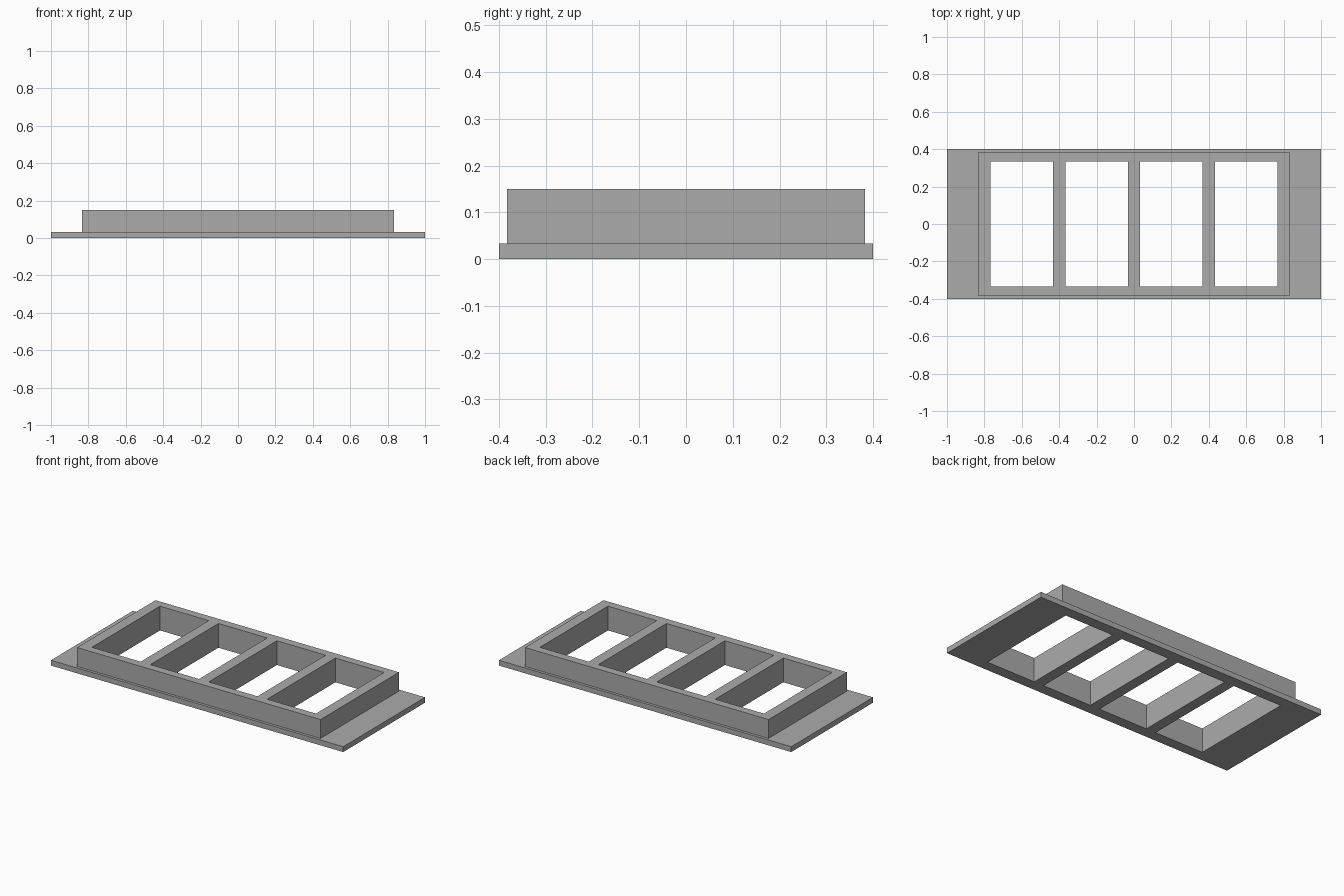
import bpy
import bmesh

cube = bpy.data.objects.get("Cube")
if cube:
    bpy.data.objects.remove(cube, do_unlink=True)

# Overall sizes
LENGTH, WIDTH = 1.0, 0.4            # half sizes of the base flange
RIM_X, RIM_Y = 0.833, 0.383         # half sizes of the raised rim
HOLE_X, HOLE_Y = 0.167, 0.333       # half sizes of each opening
FLANGE_TOP, RIM_TOP = 0.033, 0.15
CENTRES = [-0.6, -0.2, 0.2, 0.6]

# Plain grey material
grey = bpy.data.materials.new("plain_grey")
grey.use_nodes = True
colour = (0.41, 0.41, 0.41, 1)
grey.diffuse_color = colour
grey.node_tree.nodes["Principled BSDF"].inputs["Base Color"].default_value = colour

# Grid lines where the height changes
xs = sorted([-LENGTH, -RIM_X, RIM_X, LENGTH]
            + [c + s * HOLE_X for c in CENTRES for s in (-1, 1)])
ys = [-WIDTH, -RIM_Y, -HOLE_Y, HOLE_Y, RIM_Y, WIDTH]


def height(i, j):
    """Height of a grid cell: outside, opening, flange or rim."""
    if not (0 <= i < len(xs) - 1 and 0 <= j < len(ys) - 1):
        return 0
    x, y = (xs[i] + xs[i + 1]) / 2, (ys[j] + ys[j + 1]) / 2
    if abs(y) < HOLE_Y and any(abs(x - c) < HOLE_X for c in CENTRES):
        return 0
    return RIM_TOP if abs(x) < RIM_X and abs(y) < RIM_Y else FLANGE_TOP


bm = bmesh.new()


def quad(*points):
    bm.faces.new([bm.verts.new(p) for p in points])


# Flange, rim and dividers as one closed shell
for i in range(len(xs) - 1):
    for j in range(len(ys) - 1):
        top = height(i, j)
        if not top:
            continue
        corners = [(xs[i], ys[j]), (xs[i + 1], ys[j]),
                   (xs[i + 1], ys[j + 1]), (xs[i], ys[j + 1])]
        quad(*[(x, y, top) for x, y in corners])
        quad(*[(x, y, 0) for x, y in reversed(corners)])
        # Walls down to each lower neighbour
        for k, (di, dj) in enumerate([(0, -1), (1, 0), (0, 1), (-1, 0)]):
            low = height(i + di, j + dj)
            if low < top:
                a, b = corners[k], corners[(k + 1) % 4]
                quad((*a, low), (*b, low), (*b, top), (*a, top))

bmesh.ops.remove_doubles(bm, verts=bm.verts, dist=0.0001)
mesh = bpy.data.meshes.new("flanged_frame")
bm.to_mesh(mesh)
bm.free()
mesh.materials.append(grey)
frame = bpy.data.objects.new("flanged_frame", mesh)
bpy.context.collection.objects.link(frame)
